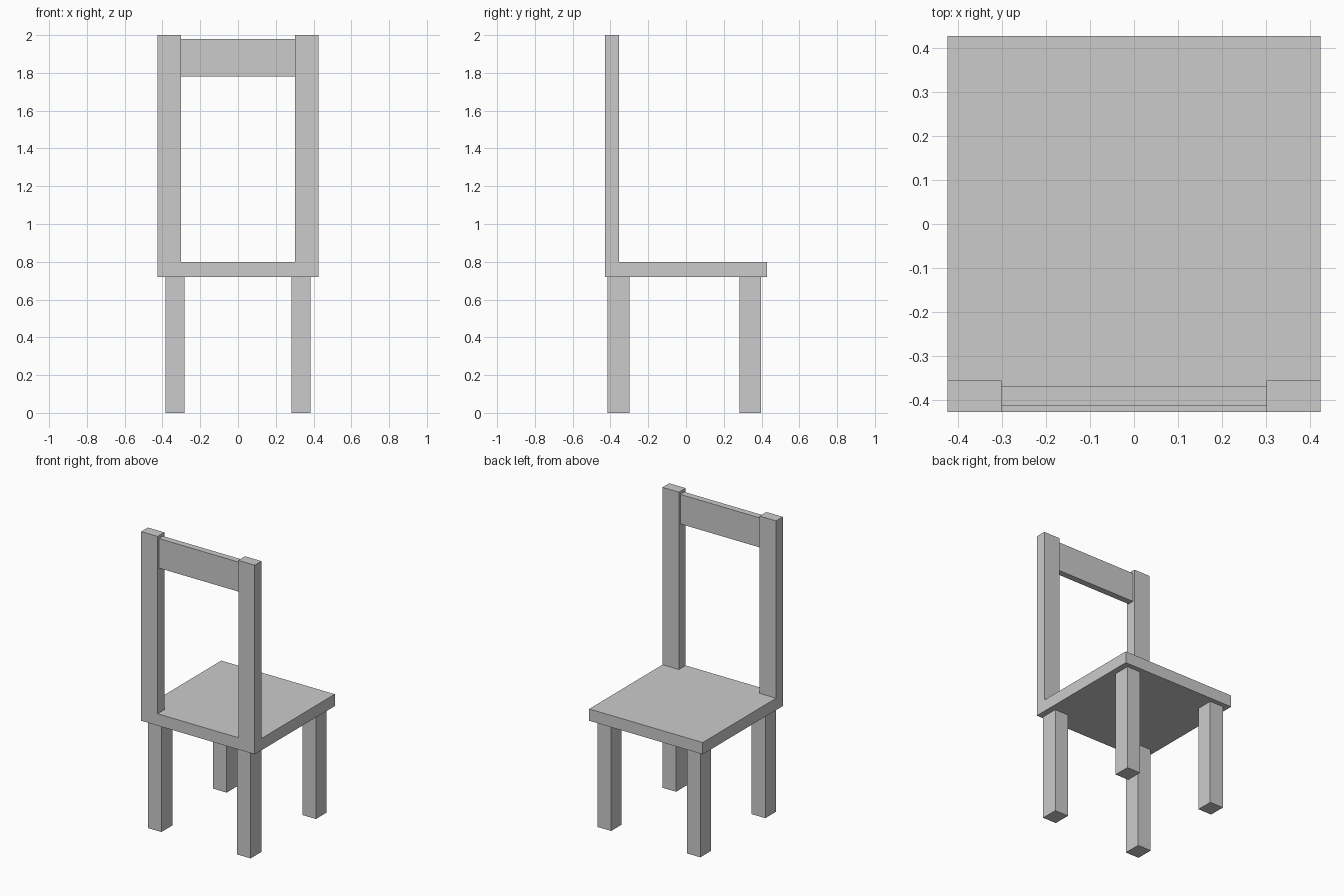
import bpy, bmesh

if "Cube" in bpy.data.objects:
    bpy.data.objects.remove(bpy.data.objects["Cube"])


def add_object(name, bm):
    bmesh.ops.recalc_face_normals(bm, faces=bm.faces[:])
    mesh = bpy.data.meshes.new(name)
    bm.to_mesh(mesh)
    bm.free()
    obj = bpy.data.objects.new(name, mesh)
    bpy.context.collection.objects.link(obj)
    return obj


def box(name, x, y, z):
    """Box from (min, max) pairs."""
    bm = bmesh.new()
    bmesh.ops.create_cube(bm, size=1)
    for v in bm.verts:
        v.co = [r[0] if c < 0 else r[1] for c, r in zip(v.co, (x, y, z))]
    return add_object(name, bm)


def extrude_up(bm, faces, height):
    geom = bmesh.ops.extrude_face_region(bm, geom=faces)["geom"]
    bmesh.ops.delete(bm, geom=faces, context="FACES_ONLY")
    verts = [g for g in geom if isinstance(g, bmesh.types.BMVert)]
    bmesh.ops.translate(bm, verts=verts, vec=(0, 0, height))
    return [g for g in geom if isinstance(g, bmesh.types.BMFace)]


# Seat slab with the two back posts extruded from its -y corners
W, D, POST_X, POST_Y = 0.425, 0.428, 0.302, -0.356
SEAT_Z, SEAT_TOP, TOP = 0.72, 0.80, 2.0
xs, ys = (-W, -POST_X, POST_X, W), (-D, POST_Y, D)
bm = bmesh.new()
grid = [[bm.verts.new((x, y, SEAT_TOP)) for x in xs] for y in ys]
top = [bm.faces.new((grid[j][i], grid[j][i + 1], grid[j + 1][i + 1], grid[j + 1][i]))
       for j in range(2) for i in range(3)]
rim = [grid[0][0], *grid[0][1:], grid[1][3], *reversed(grid[2]), grid[1][0]]
bottom = [bm.verts.new((v.co.x, v.co.y, SEAT_Z)) for v in rim]
bm.faces.new(bottom)
for i in range(len(rim)):
    k = (i + 1) % len(rim)
    bm.faces.new((rim[i], rim[k], bottom[k], bottom[i]))
for corner in (top[0], top[2]):
    extrude_up(bm, [corner], TOP - SEAT_TOP)
bmesh.ops.recalc_face_normals(bm, faces=bm.faces[:])
bmesh.ops.dissolve_limit(bm, angle_limit=0.01, verts=bm.verts[:], edges=bm.edges[:])
add_object("seat_and_back_posts", bm)

# Top rail between the posts
box("back_rail", (-POST_X, POST_X), (-0.413, -0.37), (1.78, 1.98))

# Four legs
for end, y in (("post_side", (-0.415, -0.298)), ("open_side", (0.283, 0.396))):
    for side, x in (("left", (-0.385, -0.283)), ("right", (0.283, 0.385))):
        box(f"{end}_{side}_leg", x, y, (0, SEAT_Z))
